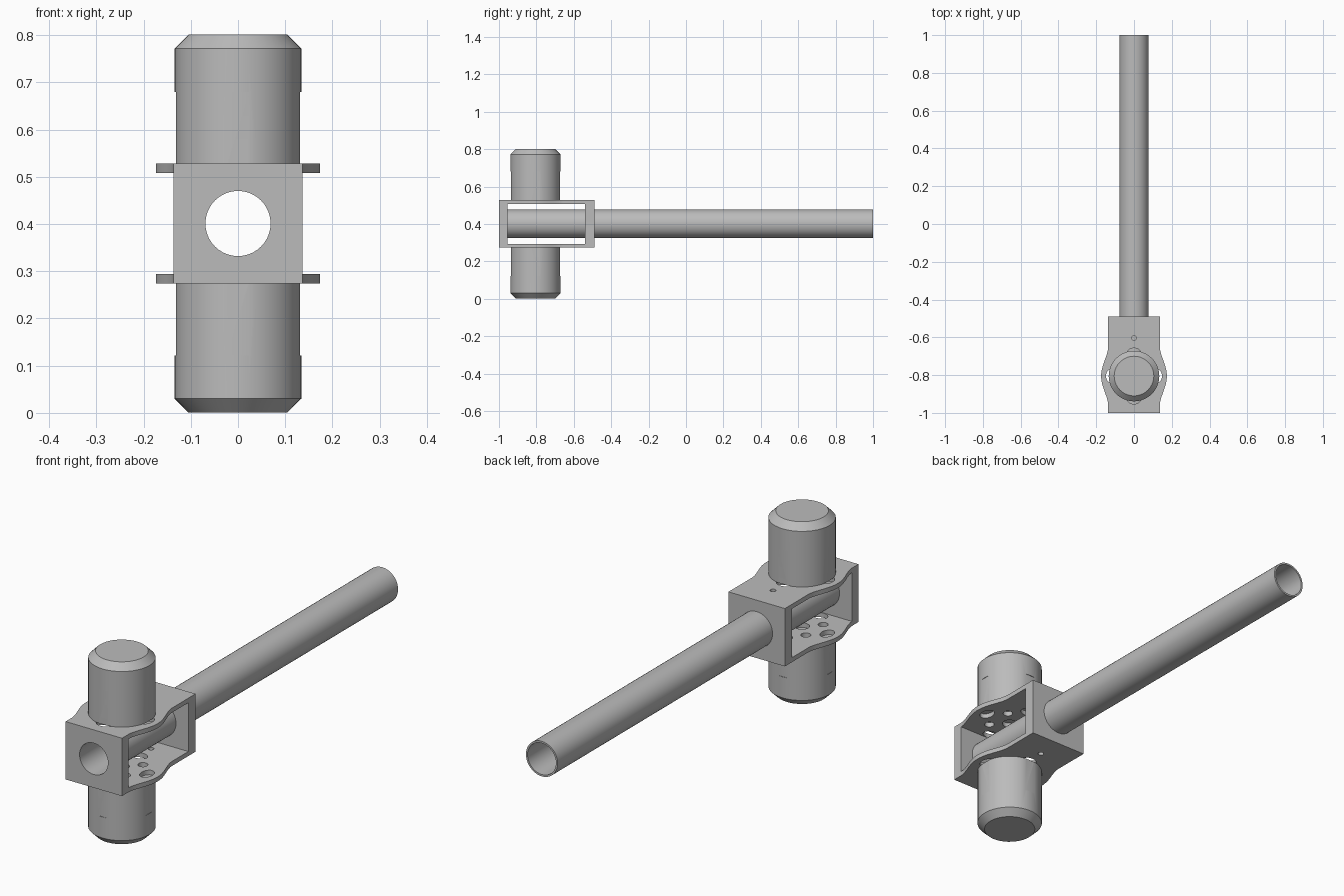
import bpy, bmesh, math
from mathutils import Matrix, Vector

cube = bpy.data.objects.get("Cube")
if cube:
    bpy.data.objects.remove(cube, do_unlink=True)

GREY = (0.5, 0.5, 0.5, 1)
metal = bpy.data.materials.new("plain grey")
metal.use_nodes = True
metal.diffuse_color = GREY
metal.node_tree.nodes["Principled BSDF"].inputs["Base Color"].default_value = GREY

MOTOR_Y, MID_Z = -0.805, 0.401
PLATE_LOW, PLATE_HIGH, THICK = 0.274, 0.528, 0.02
HALF_W = 0.137


def make(name, bm):
    bmesh.ops.recalc_face_normals(bm, faces=bm.faces)
    mesh = bpy.data.meshes.new(name)
    bm.to_mesh(mesh)
    bm.free()
    mesh.materials.append(metal)
    ob = bpy.data.objects.new(name, mesh)
    bpy.context.collection.objects.link(ob)
    return ob


def prism(name, outline, z0, z1):
    bm = bmesh.new()
    face = bm.faces.new([bm.verts.new((x, y, z0)) for x, y in outline])
    top = bmesh.ops.extrude_face_region(bm, geom=[face])["geom"]
    bmesh.ops.translate(bm, vec=(0, 0, z1 - z0),
                        verts=[v for v in top if isinstance(v, bmesh.types.BMVert)])
    return make(name, bm)


def box(name, x0, x1, y0, y1, z0, z1):
    return prism(name, [(x0, y0), (x1, y0), (x1, y1), (x0, y1)], z0, z1)


def oval(cx, cy, rx, ry, n=24):
    return [(cx + rx * math.cos(math.tau * i / n), cy + ry * math.sin(math.tau * i / n))
            for i in range(n)]


def rod_y(name, radius, y0, y1):
    bm = bmesh.new()
    turn = Matrix.Translation((0, (y0 + y1) / 2, MID_Z)) @ Matrix.Rotation(math.pi / 2, 4, 'X')
    bmesh.ops.create_cone(bm, cap_ends=True, segments=40, radius1=radius, radius2=radius,
                          depth=y1 - y0, matrix=turn)
    return make(name, bm)


def cut(ob, cutters):
    """Subtract the cutters, bake the result and remove them."""
    for c in cutters:
        mod = ob.modifiers.new("cut", 'BOOLEAN')
        mod.operation, mod.solver, mod.object = 'DIFFERENCE', 'EXACT', c
        c.hide_render = True
    deps = bpy.context.evaluated_depsgraph_get()
    mesh = bpy.data.meshes.new_from_object(ob.evaluated_get(deps))
    ob.modifiers.clear()
    ob.data = mesh
    for c in cutters:
        bpy.data.objects.remove(c, do_unlink=True)


def smooth(ob):
    bpy.ops.object.select_all(action='DESELECT')
    ob.select_set(True)
    bpy.context.view_layer.objects.active = ob
    bpy.ops.object.shade_smooth_by_angle(angle=math.radians(30))


# Bracket: block with a rounded bulge on each side beneath the motors
side = [(HALF_W, -1.0)]
for i in range(25):
    t = -1 + i / 12
    bulge = 0.037 * (0.5 + 0.5 * math.cos(math.pi * t)) ** 0.8
    side.append((HALF_W + bulge, MOTOR_Y + 0.15 * t))
side.append((HALF_W, -0.49))
bracket = prism("bracket", side + [(-x, y) for x, y in reversed(side)], PLATE_LOW, PLATE_HIGH)

# Side-to-side opening and the bores for the tube
cut(bracket, [box("opening", -0.3, 0.3, -0.955, -0.54, PLATE_LOW + THICK, PLATE_HIGH - THICK),
              rod_y("front_bore", 0.069, -1.1, -0.9),
              rod_y("rear_bore", 0.077, -0.6, -0.4)])

# Motor mounting holes, vent slots and the clamp screw hole through both plates
outlines = [oval(0, MOTOR_Y, 0.03, 0.03), oval(0, -0.603, 0.012, 0.012)]
for sign in (-1, 1):
    outlines.append(oval(sign * 0.122, MOTOR_Y, 0.026, 0.036))
    outlines.append(oval(0, MOTOR_Y + sign * 0.122, 0.036, 0.026))
    outlines += [oval(sign * 0.06, MOTOR_Y + s * 0.06, 0.02, 0.02) for s in (-1, 1)]
cut(bracket, [prism("hole", o, 0.2, 0.6) for o in outlines])
smooth(bracket)

# Tube: hollow, running back from the front wall
tube = rod_y("tube", 0.077, -0.955, 1.0)
cut(tube, [rod_y("tube_bore", 0.069, -1.1, 1.1)])
smooth(tube)


# Motors: chamfered cans above and below, with shallow flats near the mount
def motor(name, direction):
    bm = bmesh.new()
    profile = [(0, 0.127), (0.134, 0.127), (0.134, 0.371), (0.105, 0.4), (0, 0.4)]
    verts = [bm.verts.new((r, 0, h)) for r, h in profile]
    edges = [bm.edges.new(pair) for pair in zip(verts, verts[1:])]
    bmesh.ops.spin(bm, geom=verts + edges, cent=(0, 0, 0), axis=(0, 0, 1),
                   angle=math.tau, steps=40)
    bmesh.ops.remove_doubles(bm, verts=bm.verts, dist=0.0001)
    for v in bm.verts:
        v.co = Vector((v.co.x, v.co.y + MOTOR_Y, MID_Z + direction * v.co.z))
    can = make(name, bm)
    z0, z1 = sorted((MID_Z + direction * 0.1, MID_Z + direction * 0.279))
    flats = []
    for s in (-1, 1):
        a, b = sorted((s * 0.1315, s * 0.2))
        flats.append(box("flat", a, b, MOTOR_Y - 0.04, MOTOR_Y + 0.04, z0, z1))
        flats.append(box("flat", -0.04, 0.04, MOTOR_Y + a, MOTOR_Y + b, z0, z1))
    cut(can, flats)
    smooth(can)


motor("upper_motor", 1)
motor("lower_motor", -1)
